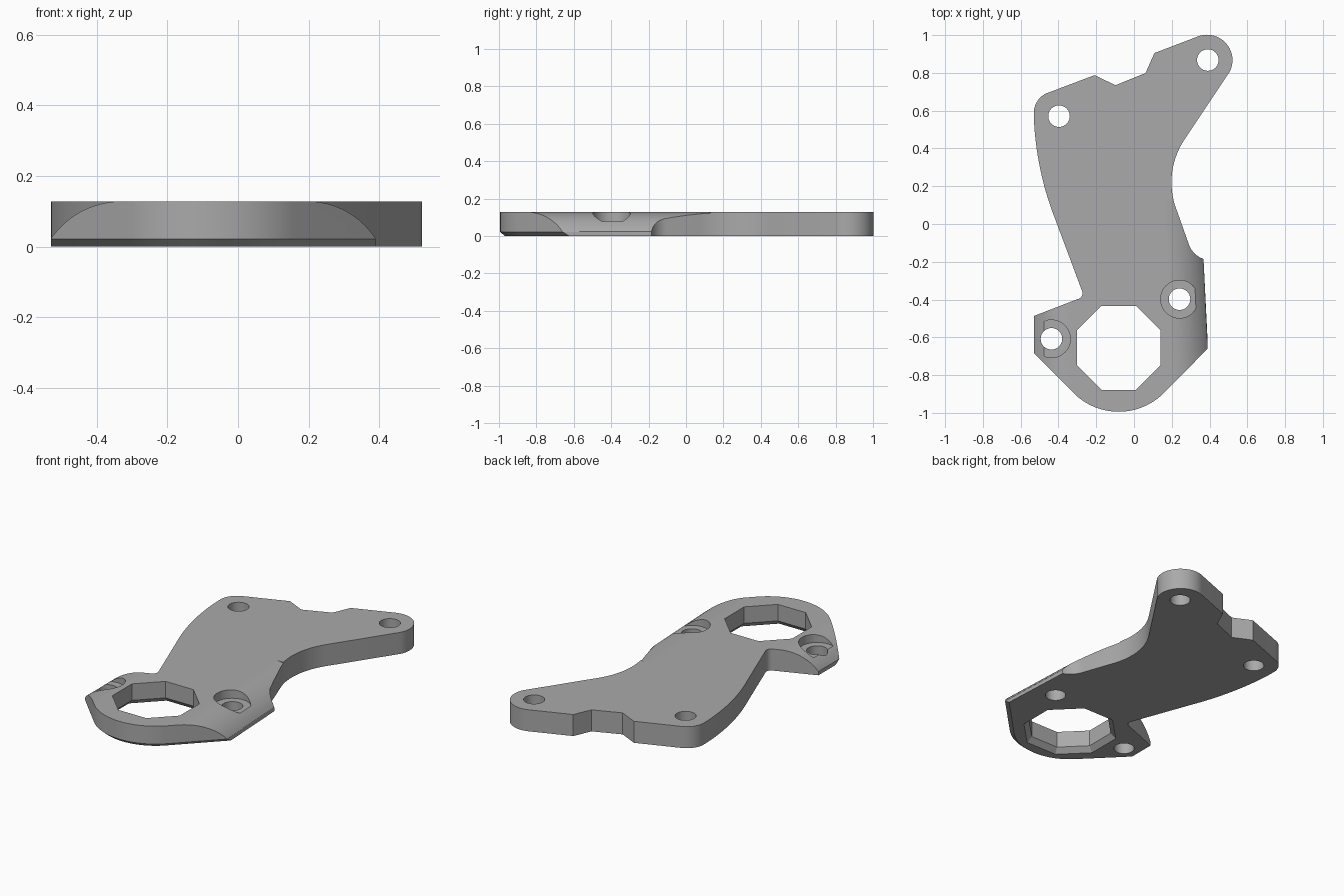
import bpy, bmesh, math
from mathutils import Vector
from mathutils.geometry import intersect_line_line

if "Cube" in bpy.data.objects:
    bpy.data.objects.remove(bpy.data.objects["Cube"])

TOP, LIP = 0.128, 0.022          # plate thickness, height of the lower chamfer
HX, HY = -0.081, -0.656          # centre of the octagonal opening

grey = bpy.data.materials.new("grey")
grey.diffuse_color = (0.4, 0.4, 0.4, 1)
grey.use_nodes = True
grey.node_tree.nodes["Principled BSDF"].inputs["Base Color"].default_value = grey.diffuse_color


def arc(a, b, c, n=10):
    """Points on the circle through a, b and c."""
    a, b, c = (Vector((*p, 0)) for p in (a, b, c))
    m1, m2 = (a + b) / 2, (b + c) / 2
    perp = lambda v: Vector((-v.y, v.x, 0))
    o = intersect_line_line(m1, m1 + perp(b - a), m2, m2 + perp(c - b))[0]
    r = (a - o).length
    ang = lambda p: math.atan2(p.y - o.y, p.x - o.x)
    a0, da, db = ang(a), ang(c) - ang(a), ang(b) - ang(a)
    tau = 2 * math.pi
    da, db = da % tau, db % tau
    if db > da:
        da -= tau
    return [(o.x + r * math.cos(a0 + da * i / n), o.y + r * math.sin(a0 + da * i / n))
            for i in range(n + 1)]


def loft(name, rings):
    """Closed solid through rings of equal point count."""
    bm = bmesh.new()
    vs = [[bm.verts.new(p) for p in ring] for ring in rings]
    n = len(vs[0])
    bm.faces.new(vs[0])
    bm.faces.new(vs[-1])
    for lo, hi in zip(vs, vs[1:]):
        for i in range(n):
            j = (i + 1) % n
            bm.faces.new((lo[i], lo[j], hi[j], hi[i]))
    bmesh.ops.recalc_face_normals(bm, faces=bm.faces)
    me = bpy.data.meshes.new(name)
    bm.to_mesh(me)
    bm.free()
    ob = bpy.data.objects.new(name, me)
    me.materials.append(grey)
    bpy.context.collection.objects.link(ob)
    return ob


def circle(x, y, r, z, n=40, turn=0.0):
    return [(x + r * math.cos(turn + 2 * math.pi * i / n),
             y + r * math.sin(turn + 2 * math.pi * i / n), z) for i in range(n)]


# Outline, clockwise from the upper left ear to the right side of the head
body = arc((-0.53, 0.58), (-0.505, 0.66), (-0.447, 0.698))
body += [(-0.209, 0.788), (-0.098, 0.735), (0.061, 0.799), (0.108, 0.905)]
body += arc((0.336, 0.992), (0.474, 0.97), (0.506, 0.805), 20)
body += arc((0.262, 0.439), (0.199, 0.2), (0.23, 0.063), 20)
body += arc((0.288, -0.101), (0.32, -0.155), (0.368, -0.185))

# Rounded front of the head, kept apart because its lower rim is chamfered
def nose(r, dy):
    pts = [(HX + r * math.sin(t), HY - r * math.cos(t))
           for t in [math.pi / 4 * (1 - 2 * i / 24) for i in range(25)]]
    return [(0.39, -0.66 + dy)] + pts + [(-0.53, -0.683 + dy)]

# Left side of the head and flank
flank = [(-0.53, -0.487)] + arc((-0.30, -0.398), (-0.277, -0.383), (-0.273, -0.36), 6)
flank += arc((-0.415, 0.02), (-0.492, 0.27), (-0.53, 0.56), 16)

rim = [body + nose(0.338 - d, d * 1.414) + flank for d in (0.025, 0)]
plate = loft("bracket_plate", [[(x, y, z) for x, y in ring]
                               for ring, z in ((rim[0], 0), (rim[1], LIP), (rim[1], TOP))])

cutters = []

# Rounded shoulders on both sides of the head
def shoulder(side, edge, y0, y1, slant):
    r, rise = 0.242, TOP + 0.0002
    prof = [(edge - side * 0.2 + side * r * math.sin(t), rise - r + r * math.cos(t))
            for t in [math.radians(59) * i / 20 for i in range(21)]]
    prof += [(edge + side * 0.2, prof[-1][1]), (edge + side * 0.2, 0.25),
             (prof[0][0], 0.25)]
    rings = [[(x + slant * (y + 0.66), y, z) for x, z in prof] for y in (y0, y1)]
    cutters.append(loft("shoulder_cutter", rings))

shoulder(1, 0.39, -1.1, 0.13, -0.045)
shoulder(-1, -0.53, -1.1, -0.365, 0)

# Octagonal opening, flared at the underside
turn = math.pi / 8
cutters.append(loft("opening_cutter", [circle(HX, HY, r, z, 8, turn) for r, z in
                                       ((0.28, -0.01), (0.24, 0.03), (0.24, 0.2))]))

# Bolt holes, the two in the head with counterbores
for x, y, bored in ((-0.397, 0.571, False), (0.391, 0.868, False),
                    (-0.437, -0.608, True), (0.241, -0.398, True)):
    if bored:
        cutters.append(loft("counterbore_cutter",
                            [circle(x, y, 0.1, z) for z in (0.078, 0.2)]))
    cutters.append(loft("hole_cutter", [circle(x, y, 0.057, z) for z in (-0.1, 0.21)]))

bpy.context.view_layer.objects.active = plate
for c in cutters:
    m = plate.modifiers.new("cut", 'BOOLEAN')
    m.operation, m.solver, m.object = 'DIFFERENCE', 'EXACT', c
    bpy.ops.object.modifier_apply(modifier=m.name)
    bpy.data.objects.remove(c)

plate.select_set(True)
bpy.ops.object.shade_smooth_by_angle(angle=math.radians(25))
